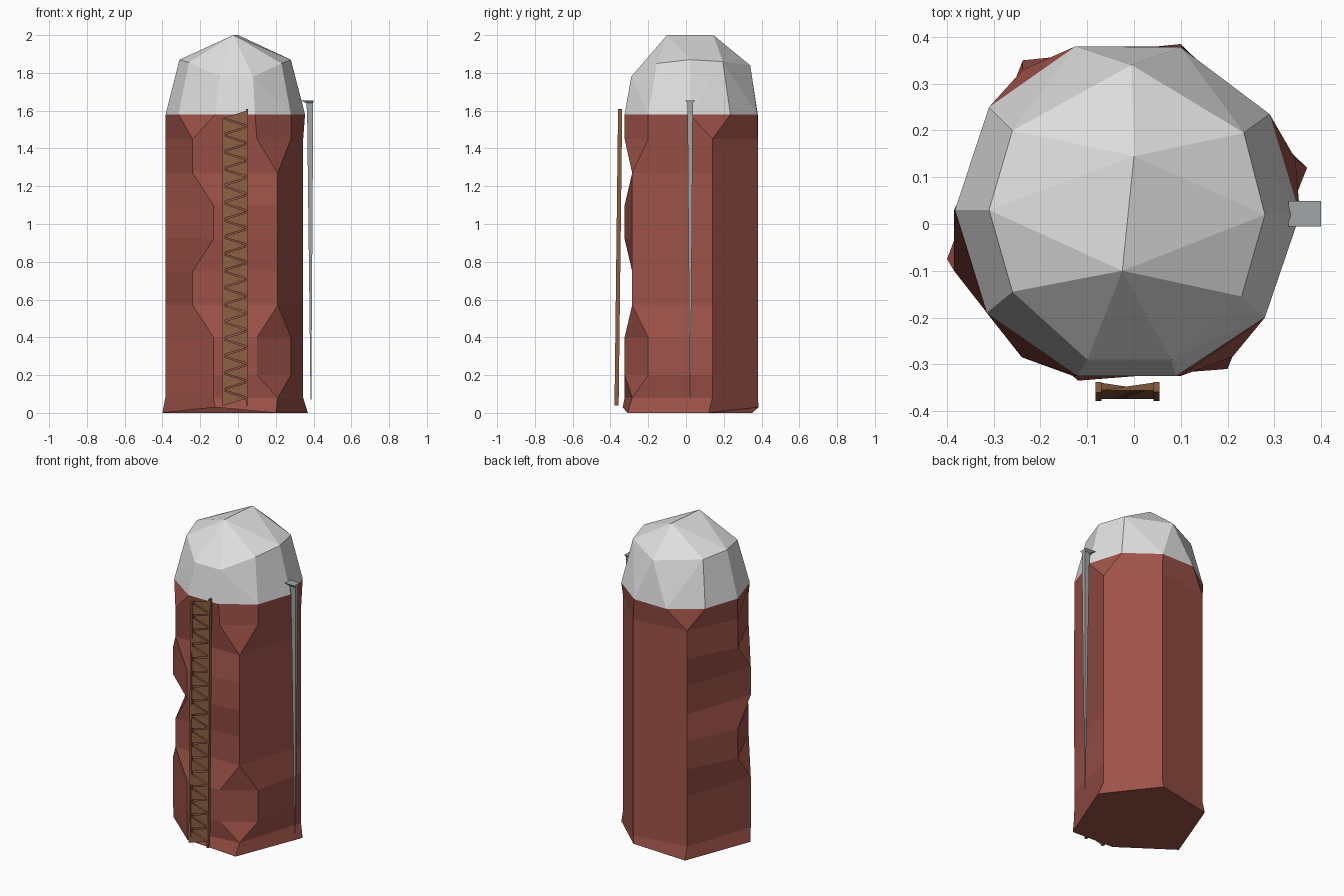
import bpy
import bmesh
from mathutils import Vector

old = bpy.data.objects.get("Cube")
if old:
    bpy.data.objects.remove(old, do_unlink=True)


def material(name, rgb):
    m = bpy.data.materials.new(name)
    m.use_nodes = True
    m.diffuse_color = (*rgb, 1)
    bsdf = m.node_tree.nodes["Principled BSDF"]
    bsdf.inputs["Base Color"].default_value = (*rgb, 1)
    bsdf.inputs["Roughness"].default_value = 0.9
    return m


def finish(bm, name, mat):
    bmesh.ops.remove_doubles(bm, verts=bm.verts[:], dist=0.001)
    bmesh.ops.recalc_face_normals(bm, faces=bm.faces[:])
    mesh = bpy.data.meshes.new(name)
    bm.to_mesh(mesh)
    bm.free()
    mesh.materials.append(mat)
    obj = bpy.data.objects.new(name, mesh)
    bpy.context.collection.objects.link(obj)
    return obj


def hull(bm, points):
    verts = [bm.verts.new(p) for p in points]
    bmesh.ops.convex_hull(bm, input=verts)


def loft(bm, rings):
    """Join rings of equal length and cap both ends."""
    loops = [[bm.verts.new(p) for p in ring] for ring in rings]
    n = len(rings[0])
    for a, b in zip(loops, loops[1:]):
        for i in range(n):
            j = (i + 1) % n
            bm.faces.new((a[i], a[j], b[j], b[i]))
    bm.faces.new(loops[0][::-1])
    bm.faces.new(loops[-1])


red = material("brick red", (0.34, 0.085, 0.066))
pale = material("pale grey", (0.74, 0.74, 0.74))
brown = material("ladder brown", (0.26, 0.118, 0.055))
steel = material("pipe grey", (0.36, 0.38, 0.38))

# Ten-sided rim shared by the body and the dome
RIM_Z = 1.58
rim = [(.355, .02), (.29, .235), (.1, .378), (-.125, .38), (-.31, .25),
       (-.383, .03), (-.315, -.19), (-.12, -.325), (.09, -.325), (.28, -.2)]

# Corner positions of the body
E, N, NW = (.345, .14), (.105, .38), (-.238, .33)
WA, WB = (-.385, .03), (-.385, -.1)
SW, S, S2 = (-.24, -.285), (-.13, -.325), (.1, -.325)
SEA, SEB = (.28, -.2), (.21, -.285)


def body_ring(z, west, south_west, south, south_east):
    pts = [E, E, N, NW, NW, west, south_west, south_west, south, south_east]
    return [(x, y, z) for x, y in pts]


# Body: dented faces on the front, straight columns on the back
foot = [(.37, .12, 0), (.1, .385, .03), (-.238, .35, 0),
        (-.4, -.075, 0), (-.12, -.335, .03), (.2, -.31, 0)]
foot_ring = [foot[i] for i in (0, 0, 1, 2, 2, 3, 4, 4, 5, 5)]
rings = [
    foot_ring,
    body_ring(.08, WB, S, SEB, SEB),
    body_ring(.2, WB, S, S2, SEA),
    body_ring(.4, WB, S, S2, SEA),
    body_ring(.57, WA, SW, SEB, SEB),
    body_ring(.75, WA, SW, SEB, SEB),
    body_ring(.92, WB, S, SEB, SEB),
    body_ring(1.1, WB, S, SEB, SEB),
    body_ring(1.27, WA, SW, SEB, SEB),
    body_ring(1.45, WA, SW, S2, SEA),
    [(x, y, RIM_Z) for x, y in rim],
]
bm = bmesh.new()
loft(bm, rings)
finish(bm, "silo_body", red)

# Faceted dome with a short ridge on top
shoulder = [(-.31, .03, 1.87), (-.26, .2, 1.86), (-.005, .34, 1.84),
            (.235, .195, 1.86), (.28, .02, 1.87), (.23, -.155, 1.85),
            (.08, -.29, 1.78), (-.1, -.29, 1.78), (-.26, -.145, 1.855)]
ridge = [(0, .145, 2), (-.025, -.1, 2)]
bm = bmesh.new()
hull(bm, [(x, y, RIM_Z) for x, y in rim] + shoulder + ridge)
finish(bm, "dome_roof", pale)

# Tapering side pipe with a flared top
bm = bmesh.new()
pipe = []
for x, half_x, half_y, z in [(.386, .002, .002, .07), (.382, .016, .014, 1.58),
                             (.38, .018, .014, 1.64), (.365, .035, .027, 1.655)]:
    pipe.append([(x + sx * half_x, .022 + sy * half_y, z)
                 for sx, sy in ((1, -1), (1, 1), (-1, 1), (-1, -1))])
loft(bm, pipe)
finish(bm, "side_pipe", steel)

# Ladder leaning slightly towards the wall
LEFT, RIGHT, LOW = -.076, .048, .04


def on_ladder(x, depth, z):
    return Vector((x, -.379 + .012 * z + depth, z))


bm = bmesh.new()
for x, top in ((LEFT, 1.56), (RIGHT, 1.61)):
    hull(bm, [on_ladder(x + dx, d, z) for dx in (-.006, .006)
              for d in (0, .022) for z in (LOW, top)])
finish(bm, "ladder_rails", brown)

# Wedge rungs that alternate between the two rails
bm = bmesh.new()
count = 17
step = (1.57 - LOW) / count
for i in range(count):
    z = LOW + i * step
    for wide, narrow, shift in ((LEFT, RIGHT, 0), (RIGHT, LEFT, .5)):
        base = z + shift * step
        hull(bm, [on_ladder(wide, .004, base),
                  on_ladder(wide, .004, base + step * .85),
                  on_ladder(narrow, .004, base + step * .4),
                  on_ladder(wide, .022, base + step * .3)])
finish(bm, "ladder_rungs", brown)
